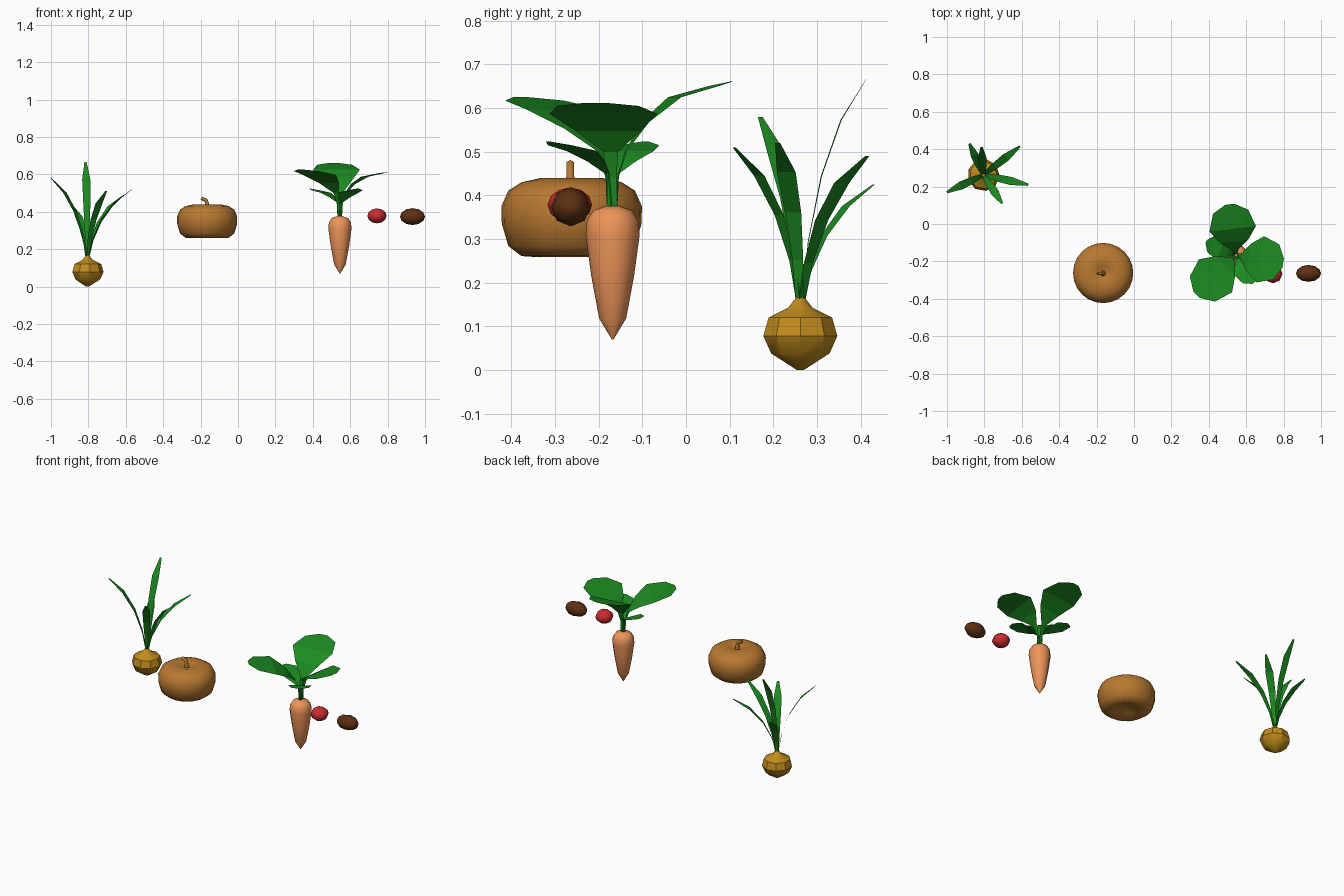
import bpy, bmesh, math
from mathutils import Vector, Matrix

if "Cube" in bpy.data.objects:
    bpy.data.objects.remove(bpy.data.objects["Cube"])


def material(name, rgb):
    m = bpy.data.materials.new(name)
    m.diffuse_color = (*rgb, 1)
    m.use_nodes = True
    m.node_tree.nodes["Principled BSDF"].inputs["Base Color"].default_value = m.diffuse_color
    return m


GREEN = material("leaf_green", (0.012, 0.26, 0.015))
ORANGE = material("carrot_orange", (0.85, 0.30, 0.10))
GOLD = material("onion_gold", (0.53, 0.26, 0.012))
TAN = material("pumpkin_tan", (0.48, 0.19, 0.03))
RED = material("radish_red", (0.60, 0.025, 0.03))
BROWN = material("potato_brown", (0.11, 0.03, 0.006))


def finish(name, bm, mat, smooth=None):
    bmesh.ops.recalc_face_normals(bm, faces=bm.faces)
    me = bpy.data.meshes.new(name)
    bm.to_mesh(me)
    bm.free()
    me.materials.append(mat)
    ob = bpy.data.objects.new(name, me)
    bpy.context.collection.objects.link(ob)
    if smooth:
        bpy.ops.object.select_all(action='DESELECT')
        ob.select_set(True)
        bpy.context.view_layer.objects.active = ob
        bpy.ops.object.shade_smooth_by_angle(angle=math.radians(smooth))
    return ob


def lathe(name, profile, sides, centre, mat, smooth=None):
    """Revolve (radius, z) points about a vertical axis and close the ends."""
    bm = bmesh.new()
    rings = []
    for r, z in profile:
        rings.append([bm.verts.new((centre[0] + r * math.cos(2 * math.pi * i / sides),
                                    centre[1] + r * math.sin(2 * math.pi * i / sides), z))
                      for i in range(sides)])
    for a, b in zip(rings, rings[1:]):
        for i in range(sides):
            j = (i + 1) % sides
            bm.faces.new((a[i], a[j], b[j], b[i]))
    bm.faces.new(rings[0])
    bm.faces.new(rings[-1])
    return finish(name, bm, mat, smooth)


def blade(name, centre, azimuth, stations):
    """Flat leaf strip; stations are (outward distance, z, width)."""
    out = Vector((math.cos(azimuth), math.sin(azimuth), 0))
    side = Vector((-out.y, out.x, 0))
    bm = bmesh.new()
    rows = []
    for r, z, w in stations:
        p = Vector((centre[0], centre[1], z)) + out * r
        rows.append((bm.verts.new(p - side * w / 2), bm.verts.new(p + side * w / 2)))
    for (a, b), (c, d) in zip(rows, rows[1:]):
        bm.faces.new((a, b, d, c))
    return finish(name, bm, GREEN)


def lump(name, centre, radii, mat, axis_turn):
    """Low-poly ball for the small vegetables."""
    bm = bmesh.new()
    bmesh.ops.create_uvsphere(bm, u_segments=8, v_segments=6, radius=1)
    bmesh.ops.rotate(bm, verts=bm.verts, matrix=axis_turn)
    bmesh.ops.scale(bm, verts=bm.verts, vec=radii)
    bmesh.ops.translate(bm, verts=bm.verts, vec=centre)
    return finish(name, bm, mat, 50)


# Onion bulb
ONION = (-0.805, 0.262)
lathe("onion_bulb", [(0.008, 0.0), (0.068, 0.038), (0.086, 0.078), (0.074, 0.12),
                     (0.028, 0.143), (0.010, 0.166)], 9, ONION, GOLD, 35)

# Onion leaves: tips in x, y, z
tips = [(-1.0, 0.17, 0.58), (-0.565, 0.21, 0.52), (-0.61, 0.415, 0.49),
        (-0.705, 0.11, 0.51), (-0.88, 0.43, 0.425), (-0.815, 0.412, 0.665)]
for i, (x, y, z) in enumerate(tips):
    dx, dy = x - ONION[0], y - ONION[1]
    reach, rise = math.hypot(dx, dy), z - 0.15
    blade(f"onion_leaf_{i + 1}", ONION, math.atan2(dy, dx),
          [(0.004, 0.15, 0.018), (0.12 * reach, 0.15 + 0.28 * rise, 0.026),
           (0.32 * reach, 0.15 + 0.57 * rise, 0.038),
           (0.62 * reach, 0.15 + 0.82 * rise, 0.044), (reach, z, 0.012)])

# Pumpkin body, dimpled at both ends
PUMPKIN = (-0.165, -0.262)
lathe("pumpkin_body", [(0.004, 0.285), (0.05, 0.272), (0.085, 0.259), (0.115, 0.261),
                       (0.145, 0.284), (0.160, 0.335), (0.161, 0.375), (0.145, 0.411),
                       (0.115, 0.430), (0.07, 0.440), (0.035, 0.432), (0.004, 0.420)],
      24, PUMPKIN, TAN, 60)

# Pumpkin stem, bent to the left
curve = bpy.data.curves.new("pumpkin_stem", 'CURVE')
curve.dimensions = '3D'
curve.bevel_depth = 0.011
curve.bevel_resolution = 1
curve.use_fill_caps = True
path = [(-0.165, 0.415, 1.5), (-0.165, 0.445, 0.9), (-0.172, 0.462, 0.9), (-0.196, 0.472, 0.9)]
spline = curve.splines.new('POLY')
spline.points.add(len(path) - 1)
for p, (x, z, r) in zip(spline.points, path):
    p.co = (x, -0.265, z, 1)
    p.radius = r
curve.materials.append(TAN)
bpy.context.collection.objects.link(bpy.data.objects.new("pumpkin_stem", curve))

# Carrot root
CARROT = (0.545, -0.168)
lathe("carrot_root", [(0.002, 0.07), (0.031, 0.118), (0.049, 0.215), (0.062, 0.31),
                      (0.059, 0.343), (0.044, 0.366), (0.015, 0.376)],
      12, CARROT, ORANGE, 40)

# Large carrot leaves: azimuth, length factor, end height
for i, (deg, f, top) in enumerate([(97, 1.0, 0.661), (225, 1.08, 0.625), (351, 0.93, 0.612)]):
    k = (top - 0.5) / 0.161
    blade(f"carrot_large_leaf_{i + 1}", CARROT, math.radians(deg),
          [(0.006, 0.365, 0.026), (0.012, 0.44, 0.022), (0.03, 0.50, 0.035),
           (0.075 * f, 0.5 + 0.068 * k, 0.15), (0.143 * f, 0.5 + 0.125 * k, 0.25),
           (0.235 * f, 0.5 + 0.151 * k, 0.19), (0.275 * f, top, 0.05)])

# Small carrot leaves
for i, deg in enumerate((-57, 155)):
    blade(f"carrot_small_leaf_{i + 1}", CARROT, math.radians(deg),
          [(0.006, 0.365, 0.018), (0.015, 0.45, 0.018), (0.045, 0.478, 0.075),
           (0.085, 0.502, 0.13), (0.145, 0.515, 0.10), (0.175, 0.523, 0.02)])

# Radish and potato
lump("radish", (0.743, -0.266, 0.378), (0.051, 0.051, 0.040), RED, Matrix.Identity(3))
lump("potato", (0.933, -0.264, 0.374), (0.067, 0.045, 0.045), BROWN,
     Matrix.Rotation(math.radians(90), 3, 'Y'))
